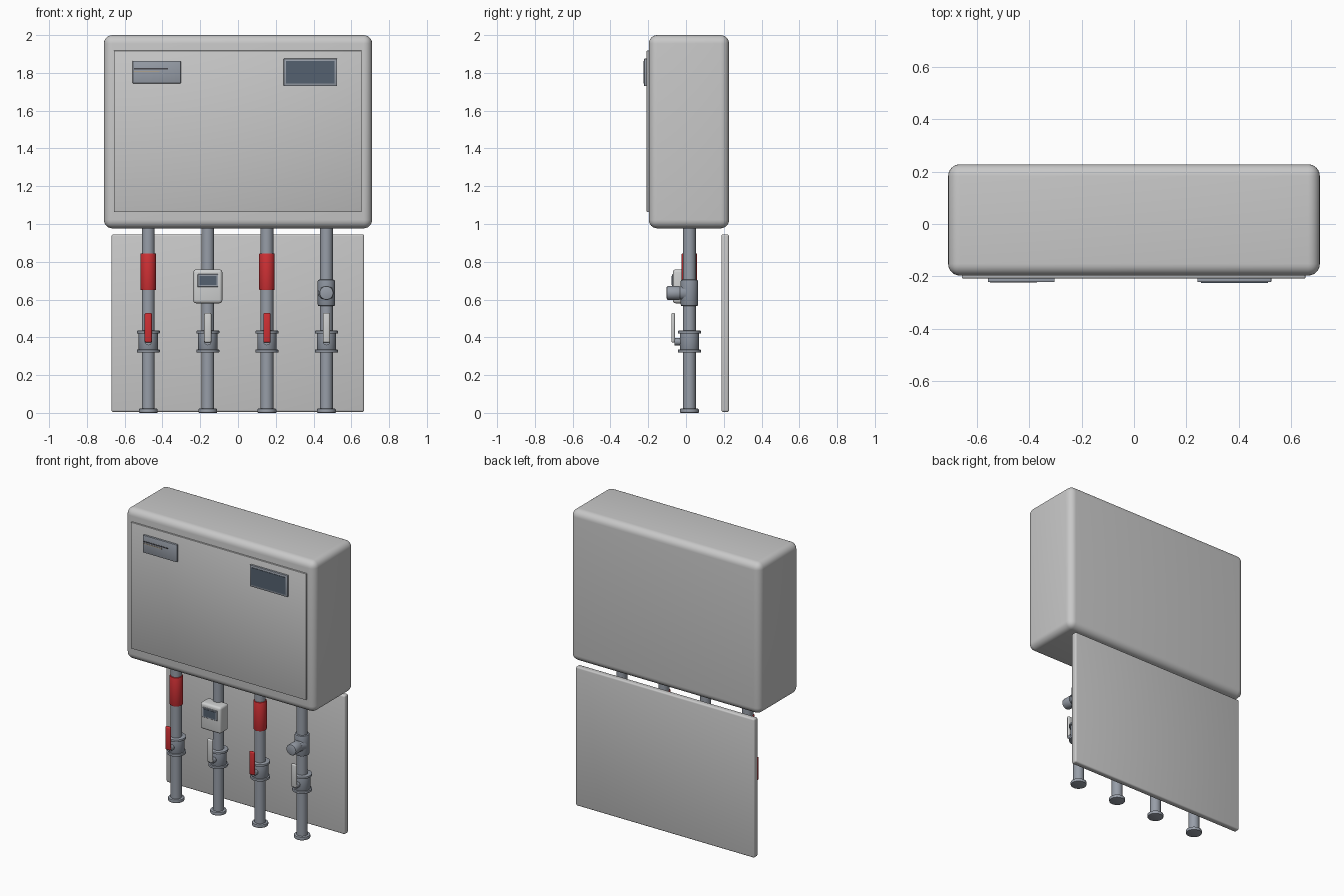
import bpy, math
from mathutils import Vector

if "Cube" in bpy.data.objects:
    bpy.data.objects.remove(bpy.data.objects["Cube"])


def material(name, r, g, b):
    m = bpy.data.materials.new(name)
    m.diffuse_color = (r, g, b, 1)
    m.use_nodes = True
    m.node_tree.nodes["Principled BSDF"].inputs["Base Color"].default_value = m.diffuse_color
    return m


CASING = material("casing_grey", 0.58, 0.58, 0.58)
METAL = material("pipe_steel", 0.31, 0.34, 0.39)
VALVE = material("valve_steel", 0.26, 0.29, 0.34)
RED = material("red", 0.62, 0.03, 0.035)
PALE = material("pale_grey", 0.62, 0.63, 0.63)
SCREEN = material("screen_slate", 0.09, 0.12, 0.16)
DARK = material("dark_line", 0.06, 0.06, 0.07)
TAN = material("tan_line", 0.42, 0.36, 0.28)


def finish(ob, name, mat, bevel=0, segments=3):
    ob.name = name
    ob.data.materials.append(mat)
    if bevel:
        mod = ob.modifiers.new("rounding", 'BEVEL')
        mod.width = bevel
        mod.segments = segments
        mod.limit_method = 'ANGLE'
    bpy.context.view_layer.objects.active = ob
    ob.select_set(True)
    if bevel:
        bpy.ops.object.modifier_apply(modifier="rounding")
    bpy.ops.object.shade_smooth_by_angle(angle=math.radians(35))
    ob.select_set(False)
    return ob


def box(name, x, y, z, mat, bevel=0, segments=3):
    """Box given by its (min, max) range on each axis."""
    bpy.ops.mesh.primitive_cube_add(size=1)
    ob = bpy.context.object
    for v in ob.data.vertices:
        v.co = Vector([(r[0] + r[1]) / 2 + c * (r[1] - r[0])
                       for r, c in zip((x, y, z), v.co)])
    return finish(ob, name, mat, bevel, segments)


def tube(name, start, end, r, mat, bevel=0, r_end=None, sides=32):
    """Cylinder or cone from start to end."""
    a, b = Vector(start), Vector(end)
    bpy.ops.mesh.primitive_cone_add(
        vertices=sides, radius1=r, radius2=r if r_end is None else r_end,
        depth=(b - a).length, location=(a + b) / 2,
        rotation=(b - a).to_track_quat('Z', 'Y').to_euler())
    return finish(bpy.context.object, name, mat, bevel, 2)


def upright(name, x, z0, z1, r, mat, bevel=0):
    return tube(name, (x, PY, z0), (x, PY, z1), r, mat, bevel)


PY = 0.018  # depth of the pipe row

# Cabinet, front cover and backing plate
box("cabinet", (-0.71, 0.71), (-0.197, 0.228), (0.977, 2.0), CASING, 0.045, 6)
box("front_cover", (-0.657, 0.655), (-0.208, -0.19), (1.063, 1.918), CASING, 0.003, 2)
box("backing_plate", (-0.67, 0.668), (0.187, 0.228), (0.005, 0.945), CASING, 0.01, 3)

# Display with a dark screen
box("display_frame", (0.242, 0.525), (-0.222, -0.206), (1.73, 1.876), METAL, 0.004, 2)
box("display_screen", (0.255, 0.512), (-0.225, -0.218), (1.745, 1.862), SCREEN)

# Rating plate with two plain rules
box("rating_plate", (-0.558, -0.303), (-0.222, -0.206), (1.745, 1.863), METAL, 0.003, 2)
box("plate_rule_upper", (-0.55, -0.37), (-0.224, -0.219), (1.818, 1.825), DARK)
box("plate_rule_lower", (-0.55, -0.415), (-0.224, -0.219), (1.805, 1.811), TAN)

# Four pipes, each with a foot flange, shut-off valve and lever
PIPES = [(-0.475, RED), (-0.16, PALE), (0.153, RED), (0.468, PALE)]
for i, (x, lever) in enumerate(PIPES, 1):
    upright(f"pipe_{i}", x, 0.005, 1.0, 0.034, METAL)
    upright(f"foot_flange_{i}", x, 0.0, 0.022, 0.05, METAL, 0.004)
    upright(f"valve_body_{i}", x, 0.33, 0.43, 0.051, VALVE, 0.004)
    upright(f"valve_flange_lower_{i}", x, 0.32, 0.335, 0.061, METAL, 0.003)
    upright(f"valve_flange_upper_{i}", x, 0.42, 0.435, 0.061, METAL, 0.003)
    tube(f"valve_stem_{i}", (x, -0.02, 0.377), (x, -0.062, 0.377), 0.019, METAL)
    box(f"lever_{i}", (x - 0.019, x + 0.019), (-0.077, -0.058),
        (0.372, 0.53), lever, 0.009, 3)
    if lever is RED:
        upright(f"red_sleeve_{i}", x, 0.65, 0.845, 0.041, RED, 0.004)

# Meter on the second pipe
mx = PIPES[1][0]
box("meter_body", (mx - 0.077, mx + 0.077), (-0.07, 0.02), (0.58, 0.76), PALE, 0.016, 4)
box("meter_bezel", (mx - 0.055, mx + 0.055), (-0.074, -0.066), (0.667, 0.734), METAL, 0.002, 1)
box("meter_screen", (mx - 0.045, mx + 0.045), (-0.077, -0.071), (0.676, 0.725), SCREEN)

# Tee fitting with a forward plug on the fourth pipe
tx = PIPES[3][0]
upright("tee_body", tx, 0.565, 0.705, 0.046, VALVE, 0.008)
tube("tee_neck", (tx, 0.0, 0.635), (tx, -0.045, 0.635), 0.046, VALVE, 0, 0.03)
tube("tee_plug", (tx, -0.03, 0.635), (tx, -0.102, 0.635), 0.037, METAL, 0.007)
